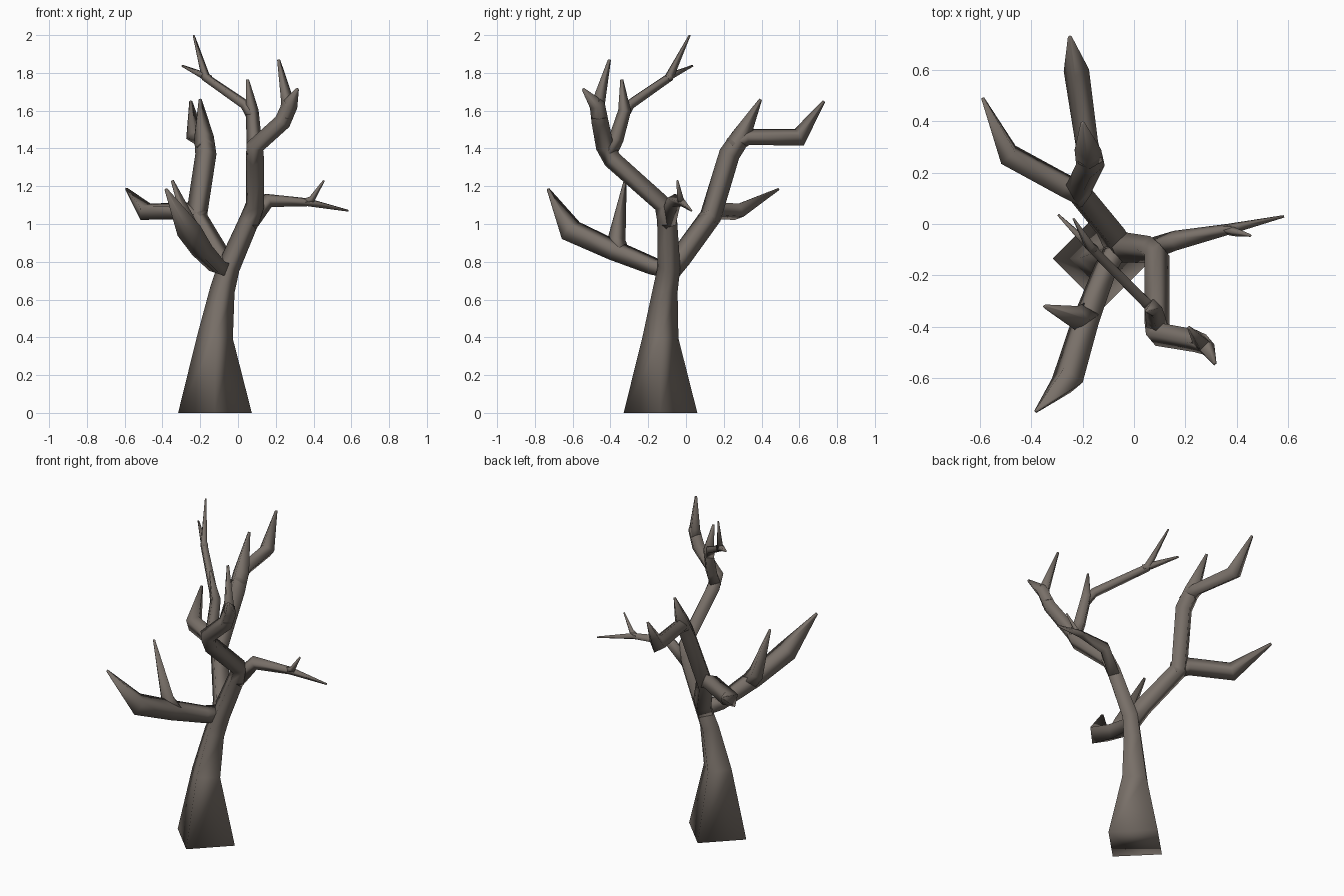
import bpy, bmesh, math
from mathutils import Vector

bark = bpy.data.materials.new("grey brown bark")
bark.diffuse_color = (0.19, 0.162, 0.14, 1)


def limb(name, *nodes):
    """Sweep a four-sided section along nodes (x, y, z, corner radius)."""
    pts = [Vector(n[:3]) for n in nodes]
    segs = [(b - a).normalized() for a, b in zip(pts, pts[1:])]
    bm = bmesh.new()
    # section starts as a diamond and is carried along without twisting
    prev = Vector((0, 0, 1))
    u = Vector((1, 0, 0))
    rings = []
    for i, (p, n) in enumerate(zip(pts, nodes)):
        t = (segs[max(i - 1, 0)] + segs[min(i, len(segs) - 1)]).normalized()
        if name == "trunk" and i == 0:
            t = prev
        u = prev.rotation_difference(t) @ u
        u = (u - t * u.dot(t)).normalized()
        v = t.cross(u)
        rings.append([bm.verts.new(p + n[3] * (u * math.cos(a) + v * math.sin(a)))
                      for a in (k * math.pi / 2 for k in range(4))])
        prev = t
    for r0, r1 in zip(rings, rings[1:]):
        for k in range(4):
            j = (k + 1) % 4
            bm.faces.new((r0[k], r0[j], r1[j], r1[k]))
    bm.faces.new(rings[0][::-1])
    bm.faces.new(rings[-1])
    bmesh.ops.recalc_face_normals(bm, faces=bm.faces)
    me = bpy.data.meshes.new(name)
    bm.to_mesh(me)
    bm.free()
    me.materials.append(bark)
    ob = bpy.data.objects.new(name, me)
    bpy.context.collection.objects.link(ob)
    # smooth bark, sharp only at the cut ends
    bpy.ops.object.select_all(action='DESELECT')
    ob.select_set(True)
    bpy.context.view_layer.objects.active = ob
    bpy.ops.object.shade_smooth()


TIP = 0.008

# Trunk, flowing into the right-hand bough
limb("trunk", (-.122, -.135, 0, .195), (-.122, -.135, .4, .095), (-.083, -.11, .65, .066),
     (-.05, -.09, .77, .06), (.06, -.1, 1.02, .053), (.09, -.12, 1.1, .05),
     (.09, -.39, 1.34, .05), (.09, -.43, 1.41, .048), (.235, -.455, 1.54, .045),
     (.275, -.47, 1.63, .042), (.315, -.545, 1.715, TIP))
limb("upper_right_twig", (.25, -.46, 1.56, .04), (.265, -.465, 1.64, .036), (.215, -.405, 1.87, TIP))

# Right side twig
limb("side_branch", (.06, -.1, 1.0, .045), (.16, -.065, 1.125, .04), (.37, -.02, 1.115, .022),
     (.585, .03, 1.07, .005))
limb("side_twig", (.35, -.02, 1.115, .02), (.39, -.03, 1.13, .018), (.455, -.045, 1.23, .005))

# Tall middle branch with the highest twigs
limb("middle_branch", (.09, -.41, 1.37, .042), (.085, -.37, 1.45, .04), (.075, -.325, 1.6, .034), (.05, -.34, 1.765, TIP))
limb("top_branch", (.075, -.335, 1.57, .03), (.04, -.3, 1.63, .028), (-.17, -.09, 1.775, .024),
     (-.235, .02, 2.0, .005))
limb("top_twig", (-.15, -.1, 1.77, .02), (-.19, -.07, 1.79, .02), (-.295, .035, 1.838, .006))

# Front left bough
limb("front_bough", (-.06, -.08, .76, .05), (-.11, -.17, .775, .05), (-.19, -.38, .86, .058),
     (-.26, -.61, .965, .066), (-.382, -.73, 1.185, TIP))
limb("front_twig", (-.18, -.35, .85, .05), (-.22, -.37, .91, .05), (-.348, -.322, 1.23, TIP))

# Back left bough and its forks
limb("back_bough", (-.06, -.1, .73, .055), (-.09, -.03, .82, .058), (-.22, .13, 1.04, .058),
     (-.17, .23, 1.37, .056), (-.18, .29, 1.46, .052), (-.2, .395, 1.66, TIP))
limb("back_arm", (-.17, .24, 1.41, .048), (-.185, .32, 1.46, .045), (-.225, .6, 1.46, .05),
     (-.25, .73, 1.65, TIP))
limb("left_arm", (-.19, .11, 1.03, .05), (-.27, .15, 1.07, .05), (-.49, .27, 1.065, .052),
     (-.59, .49, 1.185, TIP))
